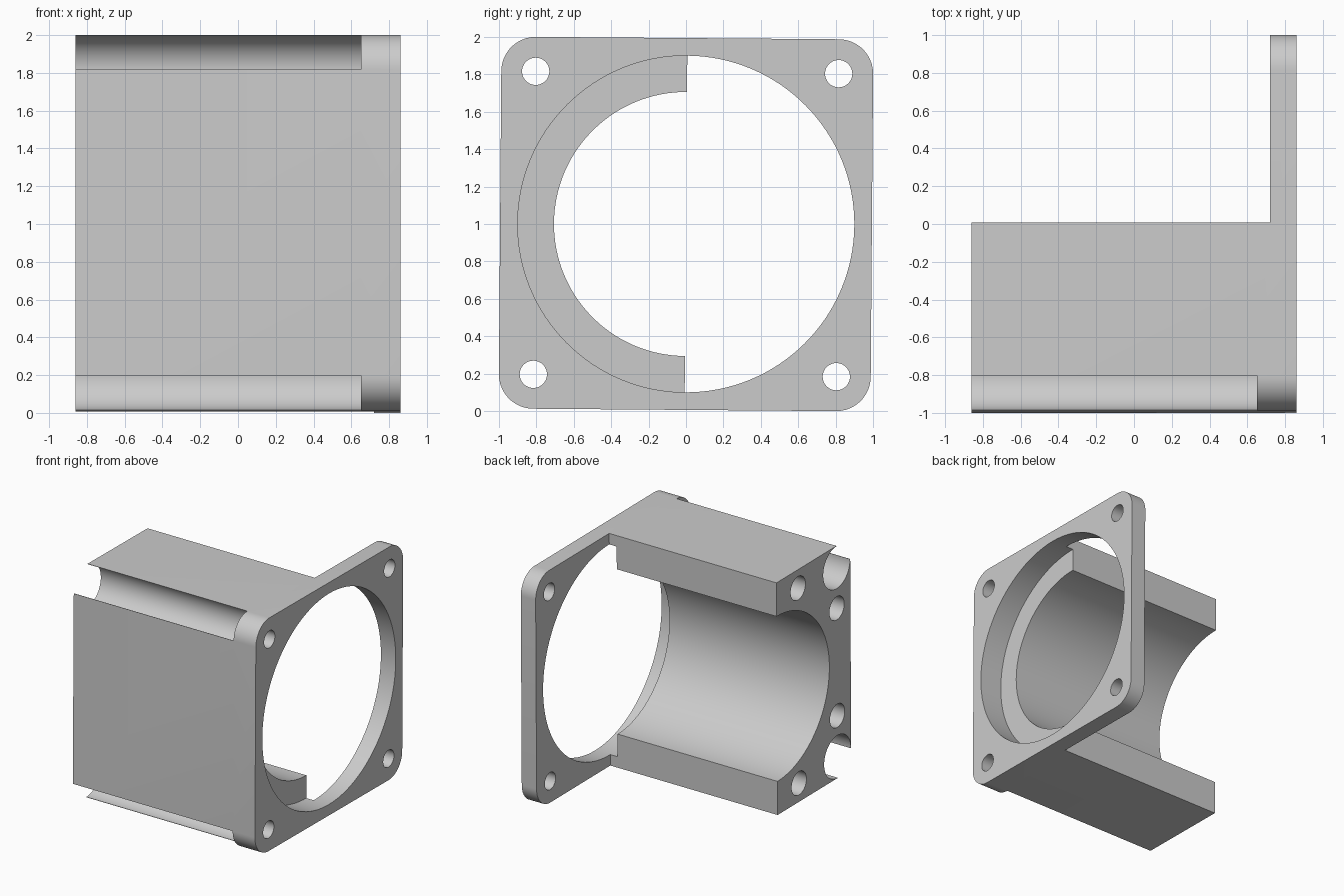
import bpy, bmesh
from math import cos, sin, radians

if "Cube" in bpy.data.objects:
    bpy.data.objects.remove(bpy.data.objects["Cube"], do_unlink=True)

HALF, PITCH = 0.994, 0.81          # half width, screw hole offset
BACK, FRONT = -0.86, 0.86          # ends along x
PLATE, STEP = 0.72, 0.65           # flange back face, counterbore floor

grey = bpy.data.materials.new("light grey")
grey.use_nodes = True
grey.diffuse_color = (0.6, 0.6, 0.6, 1)
grey.node_tree.nodes["Principled BSDF"].inputs["Base Color"].default_value = (0.6, 0.6, 0.6, 1)


def arc(cy, cz, r, a0, a1, n):
    angles = [radians(a0 + (a1 - a0) * i / n) for i in range(n + 1)]
    return [(cy + r * cos(a), cz + r * sin(a)) for a in angles]


def circle(cy, cz, r, n):
    return arc(cy, cz, r, 0, 360, n)[:-1]


def prism(name, profile, x0, x1):
    """Extrude a (y, z) profile along x."""
    bm = bmesh.new()
    face = bm.faces.new([bm.verts.new((x0, y, z)) for y, z in profile])
    new = bmesh.ops.extrude_face_region(bm, geom=[face])["geom"]
    moved = [v for v in new if isinstance(v, bmesh.types.BMVert)]
    bmesh.ops.translate(bm, verts=moved, vec=(x1 - x0, 0, 0))
    bmesh.ops.recalc_face_normals(bm, faces=bm.faces)
    mesh = bpy.data.meshes.new(name)
    bm.to_mesh(mesh)
    bm.free()
    mesh.materials.append(grey)
    obj = bpy.data.objects.new(name, mesh)
    bpy.context.collection.objects.link(obj)
    return obj


# Rounded square block
outline = []
for a, sy, sz in ((0, 1, 1), (90, -1, 1), (180, -1, -1), (270, 1, -1)):
    outline += arc(sy * PITCH, sz * PITCH, HALF - PITCH, a, a + 90, 16)
housing = prism("flanged_housing", outline, BACK, FRONT)

# Open side behind the flange
cutters = [prism("side_cutter", [(0, -2), (2, -2), (2, 2), (0, 2)], -2, PLATE)]

# Main bore and wider counterbore
cutters.append(prism("bore_cutter", circle(0, 0, 0.706, 128), -1, 0.7))
cutters.append(prism("counterbore_cutter", circle(0, 0, 0.9, 128), STEP, 1))

# Screw holes through the flange
for sy in (-1, 1):
    for sz in (-1, 1):
        cutters.append(prism("screw_cutter", circle(sy * PITCH, sz * PITCH, 0.073, 32), 0.5, 1))

for s in (-1, 1):
    # Screw access groove along each body corner
    groove = arc(-PITCH, PITCH, 0.181, 90, -180, 48)
    groove += [(-1.2, PITCH), (-1.2, 1.2), (-PITCH, 1.2)]
    cutters.append(prism("groove_cutter", [(y, s * z) for y, z in groove], -1, STEP))
    # Blind holes in the rear face
    for y, z in ((-0.29, 0.835), (-0.81, 0.46)):
        cutters.append(prism("blind_cutter", circle(y, s * z, 0.1, 32), -1, -0.3))

for cutter in cutters:
    cutter.hide_render = True
    mod = housing.modifiers.new(cutter.name, 'BOOLEAN')
    mod.operation = 'DIFFERENCE'
    mod.solver = 'EXACT'
    mod.object = cutter

# Bake the cuts and drop the cutters
bpy.context.view_layer.update()
graph = bpy.context.evaluated_depsgraph_get()
result = bpy.data.meshes.new_from_object(housing.evaluated_get(graph))
housing.modifiers.clear()
housing.data = result
for cutter in cutters:
    bpy.data.objects.remove(cutter, do_unlink=True)

# Slight roll, standing on the ground
housing.rotation_euler.x = radians(-0.45)
housing.location.z = 1

bpy.ops.object.select_all(action='DESELECT')
housing.select_set(True)
bpy.context.view_layer.objects.active = housing
bpy.ops.object.shade_smooth_by_angle(angle=radians(30))
